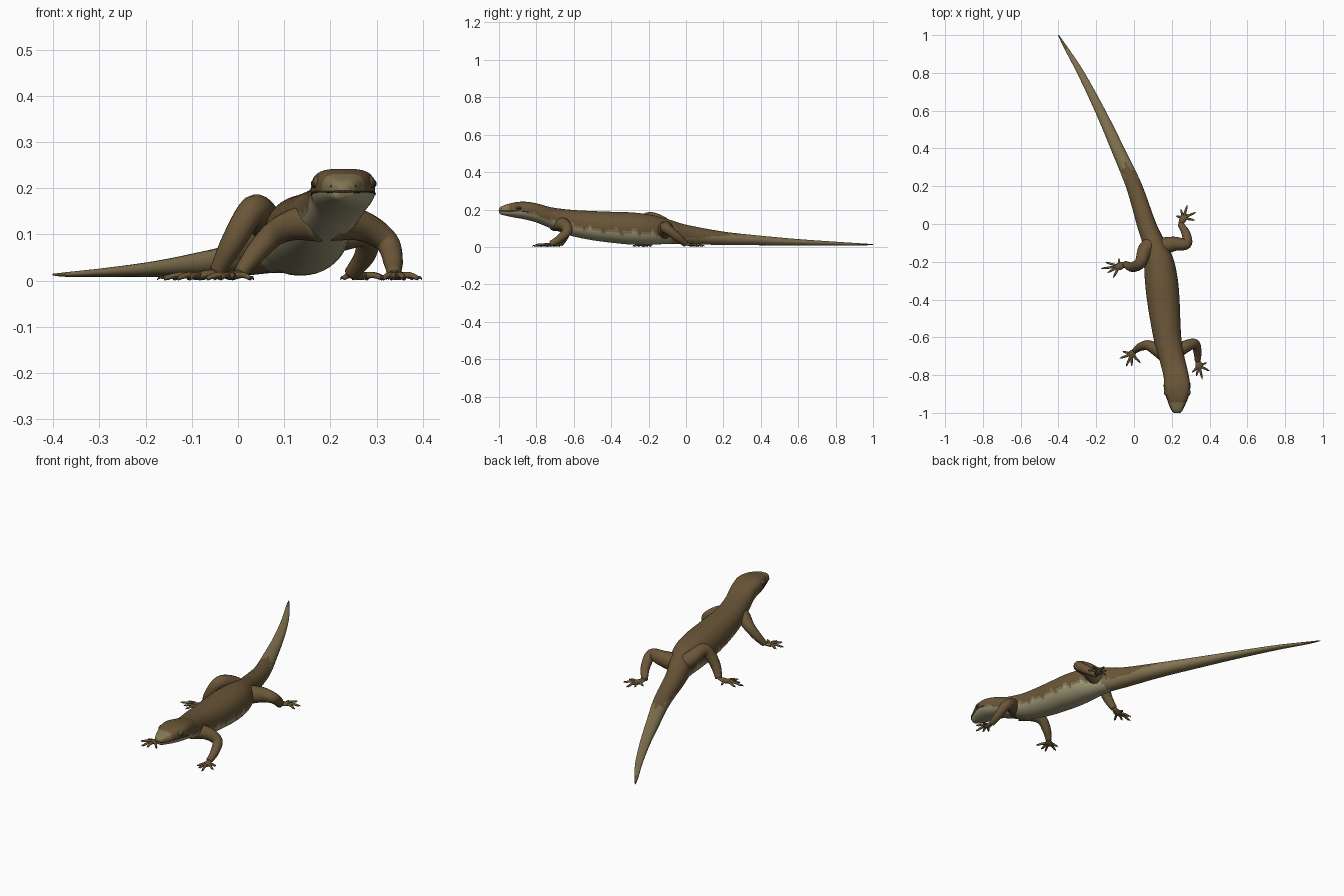
import bpy, bmesh, math
from mathutils import Vector

if "Cube" in bpy.data.objects:
    bpy.data.objects.remove(bpy.data.objects["Cube"])


def material(name, rgb):
    m = bpy.data.materials.new(name)
    m.diffuse_color = (*rgb, 1)
    m.use_nodes = True
    m.node_tree.nodes["Principled BSDF"].inputs["Base Color"].default_value = m.diffuse_color
    return m


BROWN = material("back brown", (0.145, 0.094, 0.040))
TAN = material("tail tan", (0.235, 0.180, 0.085))
PALE = material("belly pale", (0.37, 0.34, 0.20))
DARK = material("claw dark", (0.055, 0.038, 0.020))
EYE = material("eye grey", (0.03, 0.03, 0.03))


def smooth_rows(rows, steps):
    """Catmull-Rom interpolation through tuples of numbers."""
    out = []
    for i in range(len(rows) - 1):
        p = [rows[max(0, min(len(rows) - 1, i + k))] for k in (-1, 0, 1, 2)]
        for s in range(steps):
            t = s / steps
            out.append(tuple(0.5 * (2 * b + (c - a) * t + (2 * a - 5 * b + 4 * c - d) * t * t
                                    + (3 * b - a - 3 * c + d) * t ** 3)
                             for a, b, c, d in zip(*p)))
    return out + [tuple(rows[-1])]


def loft(name, rings, mats, rule=None):
    """Skin a list of closed rings, with capped ends and an optional colour rule."""
    bm = bmesh.new()
    vs = [[bm.verts.new(p) for p in ring] for ring in rings]
    n = len(rings[0])
    for a, b in zip(vs, vs[1:]):
        for j in range(n):
            bm.faces.new((a[j], a[(j + 1) % n], b[(j + 1) % n], b[j]))
    bm.faces.new(vs[0])
    bm.faces.new(vs[-1])
    bmesh.ops.recalc_face_normals(bm, faces=bm.faces)
    for f in bm.faces:
        f.smooth = True
        if rule:
            f.material_index = rule(f.calc_center_median())
    me = bpy.data.meshes.new(name)
    bm.to_mesh(me)
    bm.free()
    for m in mats:
        me.materials.append(m)
    ob = bpy.data.objects.new(name, me)
    bpy.context.collection.objects.link(ob)
    return ob


def tube(name, rows, mat, n=14, steps=5, flat=1.0):
    """Tapered round tube through (x, y, z, radius) rows."""
    pts = smooth_rows(rows, steps)
    c = [Vector(p[:3]) for p in pts]
    rings, prev, side = [], None, None
    for i, p in enumerate(pts):
        t = (c[min(i + 1, len(c) - 1)] - c[max(i - 1, 0)]).normalized()
        if prev is None:
            side = t.cross(Vector((0, 0, 1))).normalized()
        else:
            side = prev.rotation_difference(t) @ side
        up, prev = side.cross(t), t
        rings.append([c[i] + p[3] * (math.cos(a) * side + flat * math.sin(a) * up)
                      for a in (2 * math.pi * k / n for k in range(n))])
    return loft(name, rings, [mat])


# Body spine from nose to tail tip: x, y, top z, bottom z, half width
SPINE = [
    (0.228, -1.000, 0.212, 0.186, 0.012), (0.228, -0.985, 0.222, 0.176, 0.028),
    (0.228, -0.950, 0.234, 0.168, 0.044), (0.229, -0.910, 0.243, 0.160, 0.059),
    (0.228, -0.860, 0.246, 0.151, 0.069), (0.222, -0.800, 0.237, 0.135, 0.066),
    (0.203, -0.720, 0.216, 0.103, 0.066), (0.180, -0.620, 0.203, 0.065, 0.072),
    (0.165, -0.500, 0.196, 0.040, 0.080), (0.155, -0.400, 0.192, 0.027, 0.086),
    (0.145, -0.300, 0.189, 0.017, 0.087), (0.131, -0.200, 0.178, 0.015, 0.079),
    (0.103, -0.100, 0.153, 0.020, 0.058), (0.065, 0.000, 0.123, 0.020, 0.050),
    (0.000, 0.200, 0.086, 0.014, 0.042), (-0.088, 0.400, 0.064, 0.013, 0.034),
    (-0.180, 0.600, 0.046, 0.012, 0.026), (-0.282, 0.800, 0.032, 0.012, 0.018),
    (-0.365, 0.940, 0.023, 0.012, 0.009), (-0.400, 1.000, 0.019, 0.015, 0.002)]
ROWS = smooth_rows(SPINE, 8)


def body_point(i, angle):
    """Point on the body skin: a soft-cornered oval, boxier on top of the head."""
    x, y, top, bot, w = ROWS[i]
    a, b = ROWS[max(i - 1, 0)], ROWS[min(i + 1, len(ROWS) - 1)]
    t = Vector((b[0] - a[0], b[1] - a[1], 0)).normalized()
    side = Vector((-t.y, t.x, 0))
    cs, sn = math.cos(angle), math.sin(angle)
    head = max(0, min(1, (-0.74 - y) / 0.1))
    e = 2 / (2.1 + 1.1 * head) if sn > 0 else 0.95
    h = (top - bot) / 2
    return (Vector((x, y, (top + bot) / 2))
            + side * math.copysign(abs(cs) ** e, cs) * w
            + Vector((0, 0, math.copysign(abs(sn) ** e, sn) * h)))


def body_colour(p):
    r = min(ROWS, key=lambda q: abs(q[1] - p.y))
    f = (p.z - r[3]) / max(r[2] - r[3], 1e-4)
    jag = 0.04 * math.sin(p.y * 60) + 0.03 * math.sin(p.y * 131)
    if p.y < -0.86:                       # head: pale jaw, tan snout
        return 2 if f < 0.43 else (1 if p.y < -0.945 else 0)
    if p.y < -0.08:                       # trunk: pale belly, thin tan edge
        return 2 if f < 0.33 + jag else (1 if f < 0.42 + jag else 0)
    if p.y > 0.93:
        return 0
    return 1 if f < 0.32 + jag + max(0, p.y - 0.05) * 2.6 else 0


N = 40
loft("body", [[body_point(i, 2 * math.pi * k / N) for k in range(N)] for i in range(len(ROWS))],
     [BROWN, TAN, PALE], body_colour)

# Mouth line wrapped round the snout
left = [(*body_point(i, math.pi + 0.12), 0.0022) for i in range(34, 0, -3)]
right = [(*body_point(i, -0.12), 0.0022) for i in range(1, 35, 3)]
tube("mouth_line", left + right, DARK, n=6, steps=2)

# Eyes, lids and nostrils
for s in (-1, 1):
    for name, mat, loc, size in (
            ("eyelid", BROWN, (0.229 + s * 0.055, -0.888, 0.216), (0.013, 0.025, 0.016)),
            ("eye", EYE, (0.229 + s * 0.059, -0.891, 0.214), (0.012, 0.017, 0.011)),
            ("nostril", DARK, (0.228 + s * 0.025, -0.984, 0.209), (0.004, 0.004, 0.003))):
        bpy.ops.mesh.primitive_uv_sphere_add(segments=16, ring_count=10, radius=1, location=loc)
        ob = bpy.context.object
        ob.name, ob.scale = name, size
        ob.data.materials.append(mat)
        bpy.ops.object.shade_smooth()

# Legs: limb rows (x, y, z, radius), palm centre, toe tips
LEGS = {
    "front_right": ([(0.205, -0.69, 0.130, 0.040), (0.270, -0.650, 0.122, 0.033),
                     (0.322, -0.635, 0.088, 0.026), (0.336, -0.680, 0.045, 0.021),
                     (0.337, -0.725, 0.020, 0.015)], (0.345, -0.750),
                    [(0.385, -0.735), (0.398, -0.777), (0.362, -0.822), (0.330, -0.805), (0.308, -0.785)]),
    "front_left": ([(0.175, -0.70, 0.130, 0.042), (0.120, -0.665, 0.125, 0.034),
                    (0.075, -0.642, 0.103, 0.027), (0.035, -0.650, 0.060, 0.022),
                    (0.005, -0.670, 0.020, 0.015)], (-0.012, -0.688),
                   [(-0.060, -0.675), (-0.077, -0.712), (-0.042, -0.755), (-0.012, -0.752), (0.034, -0.735)]),
    "hind_right": ([(0.140, -0.12, 0.090, 0.048), (0.215, -0.105, 0.103, 0.038),
                    (0.278, -0.105, 0.104, 0.028), (0.275, -0.050, 0.060, 0.023),
                    (0.246, -0.002, 0.020, 0.016)], (0.262, 0.032),
                   [(0.322, 0.020), (0.327, 0.062), (0.282, 0.100), (0.248, 0.078), (0.222, 0.042)]),
    "hind_left": ([(0.120, -0.09, 0.080, 0.044), (0.062, -0.130, 0.130, 0.039),
                   (0.034, -0.205, 0.158, 0.031), (-0.010, -0.228, 0.090, 0.026),
                   (-0.045, -0.213, 0.024, 0.017)], (-0.078, -0.224),
                  [(-0.080, -0.182), (-0.150, -0.203), (-0.175, -0.236), (-0.140, -0.258), (-0.110, -0.285)]),
}
for leg, (limb, (px, py), tips) in LEGS.items():
    tube(leg + "_leg", limb, BROWN, n=18, steps=6)
    wx, wy, wz, wr = limb[-1]
    ex, ey = px + (px - wx) * 0.7, py + (py - wy) * 0.7
    tube(leg + "_foot", [(wx, wy, wz, wr * 0.75), (px, py, 0.015, 0.020), (ex, ey, 0.012, 0.010)],
         BROWN, flat=0.5)
    for tx, ty in tips:
        at = lambda k: (px + (tx - px) * k, py + (ty - py) * k)
        tube(leg + "_toe", [(px, py, 0.014, 0.008), (*at(0.5), 0.016, 0.0065), (*at(0.85), 0.009, 0.005)],
             BROWN, n=8, steps=4)
        tube(leg + "_claw", [(*at(0.8), 0.010, 0.0045), (*at(0.93), 0.011, 0.003), (*at(1), 0.006, 0.0008)],
             DARK, n=6, steps=3)
# Lowest points rest on the ground
bpy.context.view_layer.update()
low = min((o.matrix_world @ v.co).z for o in bpy.data.objects for v in o.data.vertices)
for o in bpy.data.objects:
    o.location.z -= low
